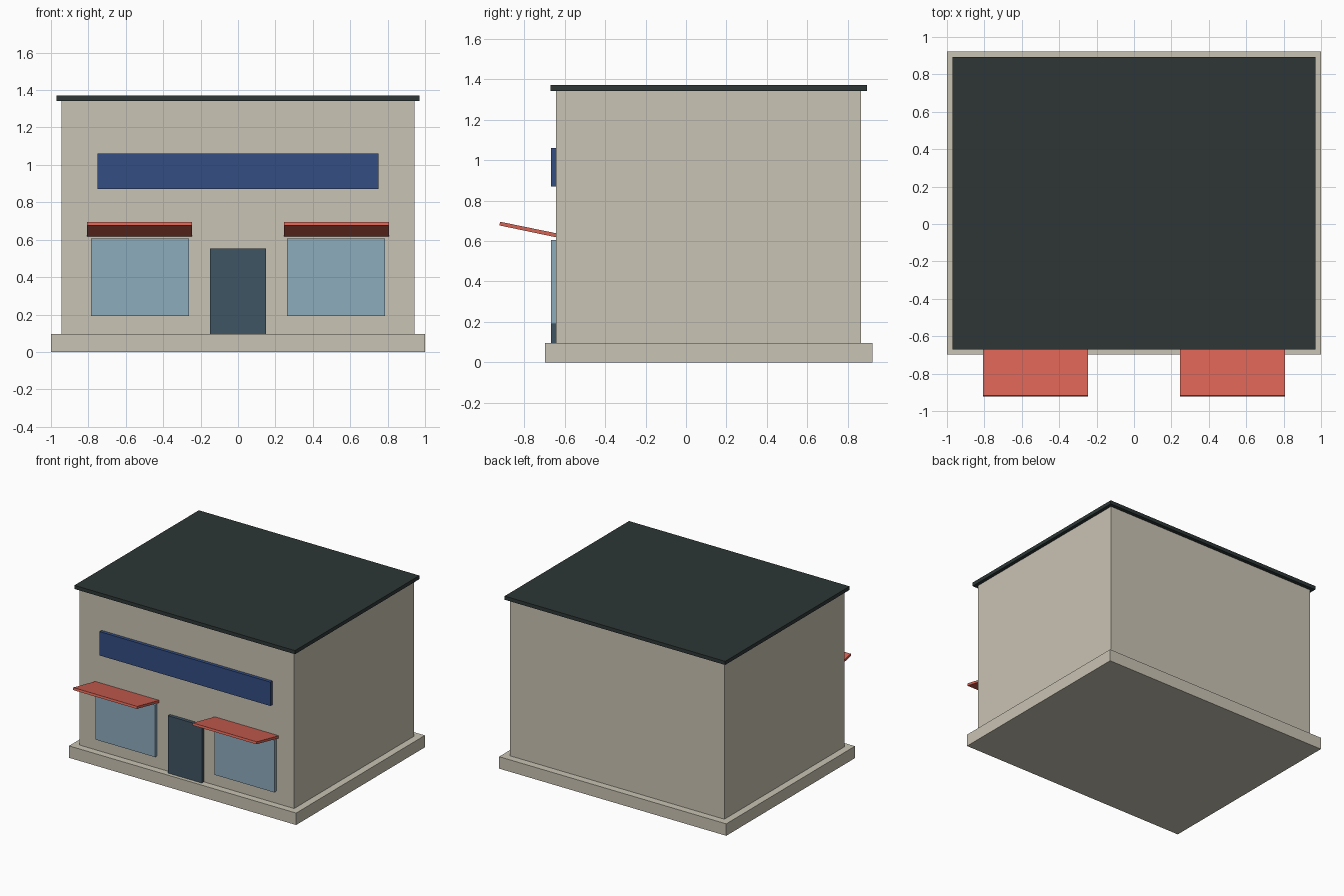
import bpy
import bmesh

cube = bpy.data.objects.get("Cube")
if cube:
    bpy.data.objects.remove(cube, do_unlink=True)


def material(name, rgb):
    mat = bpy.data.materials.new(name)
    mat.use_nodes = True
    mat.diffuse_color = (*rgb, 1)
    mat.node_tree.nodes["Principled BSDF"].inputs["Base Color"].default_value = (*rgb, 1)
    return mat


beige = material("beige plaster", (0.584, 0.546, 0.451))
roof_dark = material("dark roof", (0.026, 0.037, 0.036))
sign_blue = material("sign blue", (0.033, 0.074, 0.223))
glass = material("window glass", (0.27, 0.413, 0.515))
door_slate = material("door slate", (0.051, 0.091, 0.13))
awning_red = material("awning red", (0.672, 0.125, 0.089))


def prism(name, profile, x0, x1, mat):
    """Extrude a side profile of (y, z) points from x0 to x1."""
    bm = bmesh.new()
    face = bm.faces.new([bm.verts.new((x0, y, z)) for y, z in profile])
    side = bmesh.ops.extrude_face_region(bm, geom=[face])
    moved = [v for v in side["geom"] if isinstance(v, bmesh.types.BMVert)]
    bmesh.ops.translate(bm, verts=moved, vec=(x1 - x0, 0, 0))
    bmesh.ops.recalc_face_normals(bm, faces=bm.faces)
    mesh = bpy.data.meshes.new(name)
    bm.to_mesh(mesh)
    bm.free()
    mesh.materials.append(mat)
    obj = bpy.data.objects.new(name, mesh)
    bpy.context.collection.objects.link(obj)
    return obj


def box(name, x, y, z, mat):
    profile = [(y[0], z[0]), (y[1], z[0]), (y[1], z[1]), (y[0], z[1])]
    return prism(name, profile, x[0], x[1], mat)


# Building shell
FLOOR, EAVES, WALL = 0.095, 1.341, -0.642
box("base_slab", (-1, 1), (-0.697, 0.922), (0, FLOOR), beige)
box("walls", (-0.944, 0.944), (WALL, 0.865), (FLOOR, EAVES), beige)
box("flat_roof", (-0.971, 0.971), (-0.67, 0.894), (EAVES, 1.37), roof_dark)

# Front panels
panel = (-0.668, WALL)
box("sign_board", (-0.752, 0.752), panel, (0.87, 1.06), sign_blue)
box("door", (-0.149, 0.149), panel, (FLOOR, 0.552), door_slate)

# Paired windows with awnings sloping down towards the wall
awning = [(-0.922, 0.677), (-0.918, 0.695), (-0.635, 0.637), (-0.635, 0.617)]
for label, s in (("left", 1), ("right", -1)):
    box(label + "_window", (s * 0.262, s * 0.787), panel, (0.191, 0.606), glass)
    prism(label + "_awning", awning, s * 0.245, s * 0.808, awning_red)
